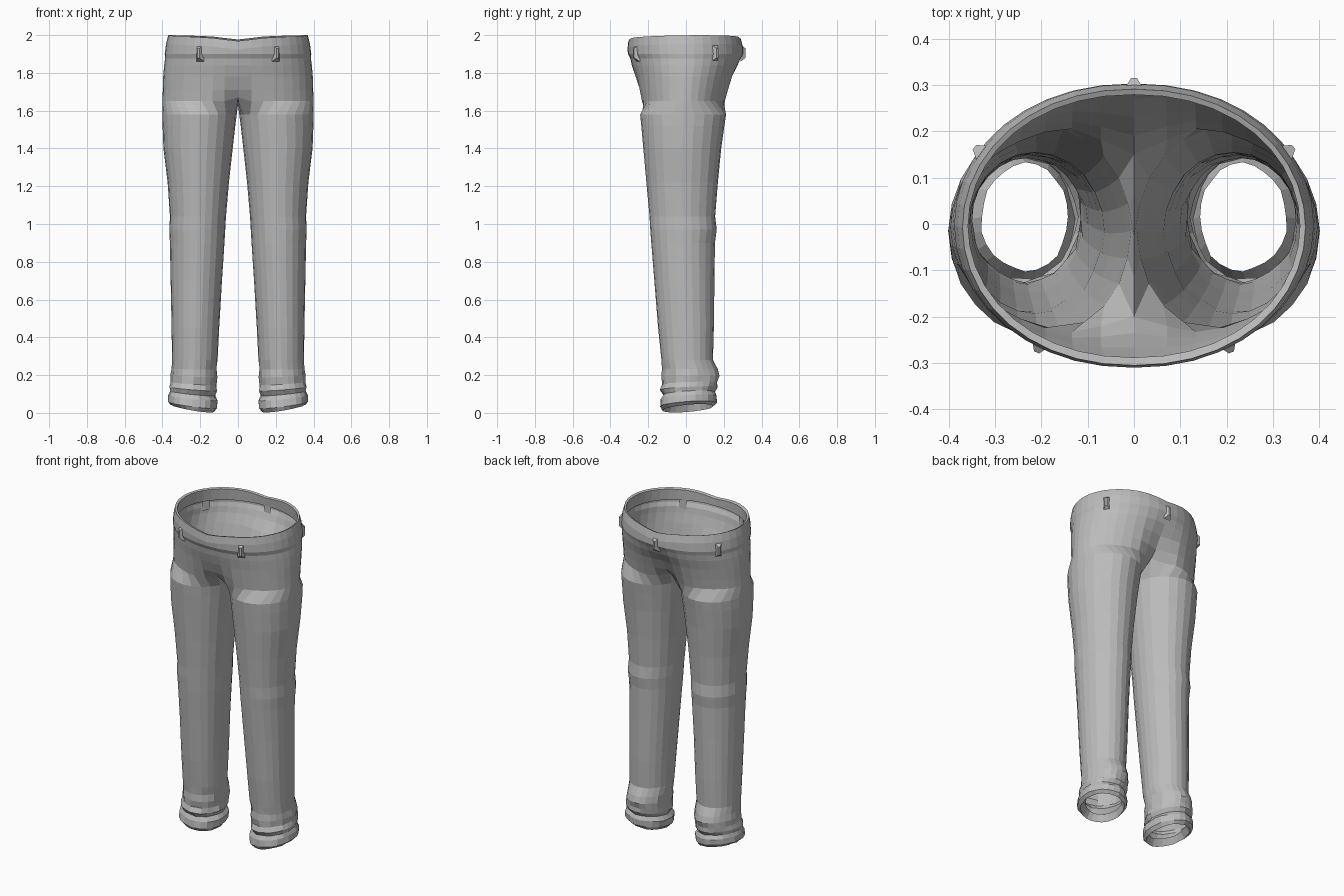
import bpy, bmesh, math, random
from mathutils import Vector

random.seed(4)
cube = bpy.data.objects.get("Cube")
if cube:
    bpy.data.objects.remove(cube)

cloth = bpy.data.materials.new("grey cloth")
cloth.use_nodes = True
GREY = (0.5, 0.5, 0.5, 1)
cloth.diffuse_color = GREY
cloth.node_tree.nodes["Principled BSDF"].inputs["Base Color"].default_value = GREY

SIDES = 24
STEP = 2 * math.pi / SIDES

# Leg rings: height, inner x, outer x, front y, back y
LEG = [
    (.05, .14, .33, -.10, .13), (.01, .13, .355, -.125, .145),
    (.03, .11, .375, -.14, .16), (.07, .108, .372, -.135, .16),
    (.095, .122, .362, -.12, .15), (.12, .11, .365, -.135, .165),
    (.15, .115, .357, -.122, .165), (.19, .112, .355, -.128, .175),
    (.23, .112, .352, -.125, .165), (.28, .108, .35, -.13, .142),
    (.45, .10, .352, -.148, .148), (.70, .085, .356, -.168, .15),
    (.90, .072, .36, -.184, .153), (.97, .068, .364, -.19, .162),
    (1.04, .064, .361, -.194, .155), (1.22, .048, .373, -.209, .168),
    (1.40, .028, .395, -.225, .187), (1.52, .014, .40, -.236, .203),
    (1.58, .007, .40, -.242, .212),
]
# Hip rings: height, half width, front y, back y, front dent, back dent
HIP = [
    (1.65, .40, -.25, .225, .05, .075), (1.71, .398, -.26, .24, .025, .05),
    (1.78, .396, -.272, .26, .005, .03), (1.84, .391, -.287, .283, 0, .012),
    (1.875, .386, -.294, .293, 0, .005), (1.90, .388, -.307, .303, 0, 0),
    (1.94, .381, -.31, .302, 0, 0), (1.985, .370, -.305, .291, 0, 0),
    (1.98, .358, -.288, .279, 0, 0), (1.92, .366, -.288, .285, 0, 0),
]


def leg_point(ring, i):
    z, inner, outer, front, back = ring
    a = i * STEP
    lift = max(0, 1 - z / .25) * (.02 * math.cos(a) + .012 * math.sin(a) + .015)
    wobble = random.uniform(-.004, .004) if z < .25 else random.uniform(-.001, .001)
    x = (inner + outer) / 2 + ((outer - inner) / 2 + wobble) * math.cos(a)
    y = (front + back) / 2 + ((back - front) / 2 + wobble) * math.sin(a)
    return Vector((x, y, z + lift))


def hip_point(ring, k, count):
    z, rx, front, back, dent_f, dent_b = ring
    a = math.pi * (k / (count - 1) - .5)
    x = rx * max(0, math.cos(a)) ** .93
    y = (front + back) / 2 + (back - front) / 2 * math.sin(a)
    cleft = math.exp(-(x / .09) ** 2)
    y += cleft * (dent_f if a < 0 else -dent_b)
    if z > 1.93:  # waist edge dips at the centre and lifts to the sides
        z += .014 * math.cos(a) - .012 * cleft + .004 * math.sin(a)
    return Vector((x, y, z))


bm = bmesh.new()


def bridge(low, high, closed):
    n = len(low)
    for i in range(n if closed else n - 1):
        j = (i + 1) % n
        bm.faces.new((low[i], low[j], high[j], high[i]))


# One leg, starting at the turned-in hem
legs = [[bm.verts.new(leg_point(r, i)) for i in range(SIDES)] for r in LEG]
for low, high in zip(legs, legs[1:]):
    bridge(low, high, True)

# Outer chain of the hips runs from front seam around the side to back seam
chain = [i % SIDES for i in range(14, 35)]
hips = [[bm.verts.new(hip_point(r, k, len(chain))) for k in range(len(chain))] for r in HIP]
hips[0][0].co.z = hips[0][-1].co.z = 1.67

# Crotch seam closes the leg between the front and back seam
crotch = dict(zip(chain, hips[0]))
front, back = hips[0][0].co, hips[0][-1].co
for n, i in enumerate((11, 12, 13), 1):
    p = back.lerp(front, n / 4)
    p.z = 1.632 if n == 2 else 1.642
    crotch[i] = bm.verts.new(p)
bridge(legs[-1], [crotch[i] for i in range(SIDES)], True)
for low, high in zip(hips, hips[1:]):
    bridge(low, high, False)

mesh = bpy.data.meshes.new("trousers")
bm.to_mesh(mesh)
bm.free()
mesh.materials.append(cloth)
trousers = bpy.data.objects.new("trousers", mesh)
bpy.context.collection.objects.link(trousers)
mirror = trousers.modifiers.new("mirror", "MIRROR")
mirror.use_clip = True
mirror.merge_threshold = .0005


# Belt loops: narrow wedges standing slightly proud of the waistband
def belt_loop(name, x, y, turn):
    bm = bmesh.new()
    bmesh.ops.create_cube(bm, size=1)
    for v in bm.verts:
        v.co.x *= .045 if v.co.y < 0 else .012
        v.co.y *= .026
        v.co.z *= .09 if v.co.y < 0 else .05
    me = bpy.data.meshes.new(name)
    bm.to_mesh(me)
    bm.free()
    me.materials.append(cloth)
    ob = bpy.data.objects.new(name, me)
    ob.location = (x, y, 1.905)
    ob.rotation_euler.z = turn
    bpy.context.collection.objects.link(ob)


belt_loop("back_belt_loop", 0, .302, 0)
for side, label in ((1, "left"), (-1, "right")):
    belt_loop(label + "_back_belt_loop", side * .334, .158, -side * .9)
    belt_loop(label + "_front_belt_loop", side * .205, -.265, math.pi + side * .4)
